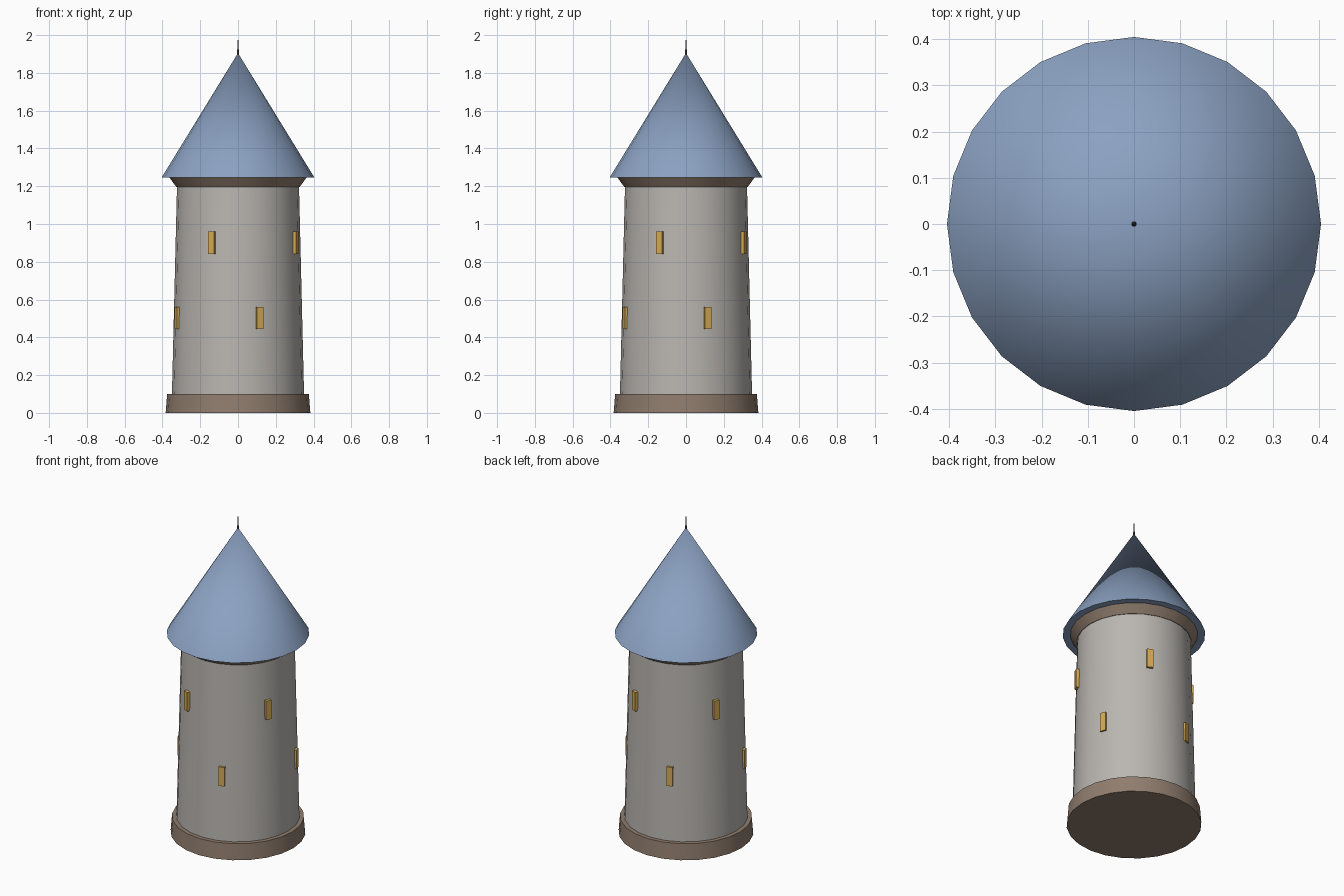
import bpy, bmesh, math
from mathutils import Matrix

if "Cube" in bpy.data.objects:
    bpy.data.objects.remove(bpy.data.objects["Cube"])

SIDES = 24


def material(name, rgb):
    m = bpy.data.materials.new(name)
    m.diffuse_color = (*rgb, 1)
    m.use_nodes = True
    m.node_tree.nodes["Principled BSDF"].inputs["Base Color"].default_value = m.diffuse_color
    return m


stone = material("pale stone", (0.49, 0.47, 0.44))
brown = material("brown stone", (0.28, 0.205, 0.155))
slate = material("blue slate", (0.26, 0.36, 0.54))
glow = material("amber window", (0.66, 0.40, 0.09))
iron = material("dark iron", (0.09, 0.075, 0.065))


def finish(bm, name, mat, smooth=True):
    bmesh.ops.recalc_face_normals(bm, faces=bm.faces)
    mesh = bpy.data.meshes.new(name)
    bm.to_mesh(mesh)
    bm.free()
    mesh.materials.append(mat)
    ob = bpy.data.objects.new(name, mesh)
    bpy.context.collection.objects.link(ob)
    if smooth:
        bpy.ops.object.select_all(action='DESELECT')
        ob.select_set(True)
        bpy.context.view_layer.objects.active = ob
        bpy.ops.object.shade_smooth_by_angle(angle=math.radians(35))
    return ob


def frustum(name, mat, r1, r2, z1, z2, sides=SIDES):
    bm = bmesh.new()
    bmesh.ops.create_cone(bm, cap_ends=True, segments=sides, radius1=r1, radius2=r2,
                          depth=z2 - z1, matrix=Matrix.Translation((0, 0, (z1 + z2) / 2)))
    bmesh.ops.remove_doubles(bm, verts=bm.verts, dist=1e-5)
    return finish(bm, name, mat)


# Tower from the ground up
frustum("plinth", brown, 0.383, 0.375, 0, 0.10)
frustum("tower_wall", stone, 0.350, 0.323, 0.09, 1.20)
frustum("cornice", brown, 0.326, 0.362, 1.195, 1.245)
frustum("roof", slate, 0.405, 0, 1.245, 1.905)
frustum("finial", iron, 0.006, 0, 1.885, 2.0, 8)


# Two rings of four slit windows, angle measured from the front
def window_ring(name, radius, z, start):
    depth = 0.03
    for i in range(4):
        bm = bmesh.new()
        turn = Matrix.Rotation(math.radians(start + 90 * i), 4, 'Z')
        place = Matrix.Translation((0, -(radius - depth / 2), z))
        size = Matrix.Diagonal((0.036, depth, 0.118, 1))
        bmesh.ops.create_cube(bm, size=1, matrix=turn @ place @ size)
        finish(bm, f"{name}_{i + 1}", glow, smooth=False)


window_ring("lower_window", 0.350, 0.502, 19.5)
window_ring("upper_window", 0.345, 0.900, -24.5)
